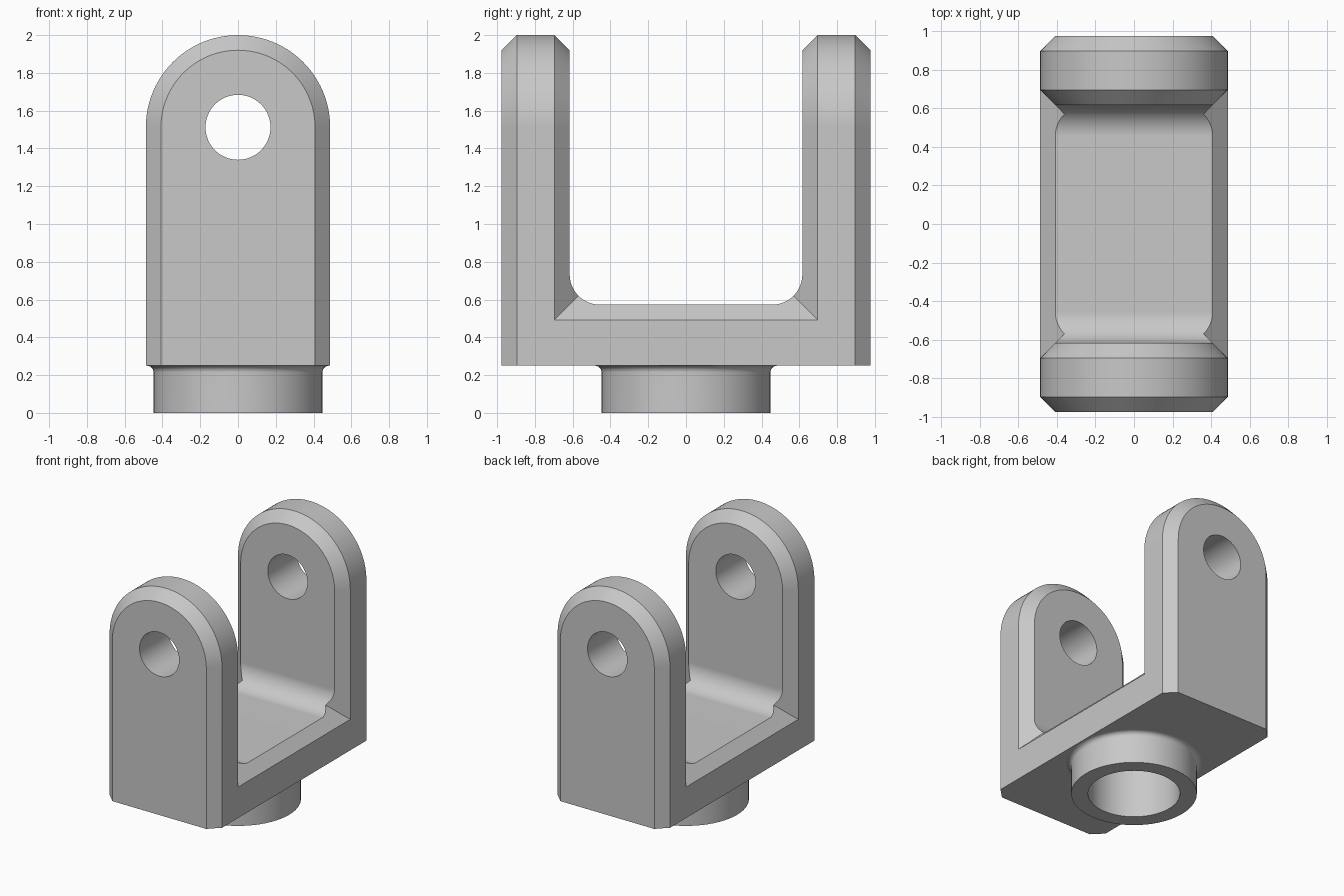
import bpy, bmesh
from math import sin, cos, pi, radians
from mathutils import Matrix

cube = bpy.data.objects.get("Cube")
if cube:
    bpy.data.objects.remove(cube, do_unlink=True)

# Main dimensions
W, Y, CH = 0.488, 0.976, 0.08          # half width, half depth, chamfer
Y_IN, R_FIL = 0.616, 0.16              # inner arm face, inside fillet
Z_BOT, Z_FLOOR, Z_TOP = 0.25, 0.573, 2.0
Z_PIN = Z_TOP - W                      # centre of arch and pin hole
R_PIN, R_BORE, R_BOSS = 0.172, 0.327, 0.447
Z_BORE, FLARE = 0.41, 0.035
ARC, FIL, SEG = 24, 12, 64

metal = bpy.data.materials.new("light grey metal")
metal.use_nodes = True
GREY = (0.58, 0.58, 0.58, 1)
metal.diffuse_color = GREY
metal.node_tree.nodes["Principled BSDF"].inputs["Base Color"].default_value = GREY


def make_object(name, bm):
    mesh = bpy.data.meshes.new(name)
    bm.to_mesh(mesh)
    bm.free()
    obj = bpy.data.objects.new(name, mesh)
    bpy.context.collection.objects.link(obj)
    mesh.materials.append(metal)
    return obj


def activate(obj):
    bpy.ops.object.select_all(action='DESELECT')
    obj.select_set(True)
    bpy.context.view_layer.objects.active = obj


def cut_cylinder(target, name, radius, depth, matrix):
    bm = bmesh.new()
    bmesh.ops.create_cone(bm, cap_ends=True, segments=SEG, radius1=radius,
                          radius2=radius, depth=depth, matrix=matrix)
    cutter = make_object(name, bm)
    cutter.hide_render = True
    mod = target.modifiers.new(name, 'BOOLEAN')
    mod.operation, mod.solver, mod.object = 'DIFFERENCE', 'EXACT', cutter
    activate(target)
    bpy.ops.object.modifier_apply(modifier=name)
    bpy.data.objects.remove(cutter, do_unlink=True)


def smooth(obj):
    activate(obj)
    bpy.ops.object.shade_smooth_by_angle(angle=radians(30))
    mod = obj.modifiers.new("weighted normals", 'WEIGHTED_NORMAL')
    mod.keep_sharp = True


# Fork body: one quarter, then mirrored
bm = bmesh.new()


def face(*points):
    bm.faces.new([bm.verts.new(p) for p in points])


def arch(y, r):
    angles = [pi / 2 * i / ARC for i in range(ARC + 1)]
    return [(r * cos(a), y, Z_PIN + r * sin(a)) for a in angles]


rings = [arch(Y, W - CH), arch(Y - CH, W), arch(Y_IN + CH, W), arch(Y_IN, W - CH)]
for a, b in zip(rings, rings[1:]):
    for i in range(ARC):
        face(a[i], a[i + 1], b[i + 1], b[i])

# Inside fillet, trimmed where the side chamfers meet
y_edge, z_edge = Y_IN + CH, Z_FLOOR - CH
fillet = []
for k in range(FIL + 1):
    a = pi / 2 * k / FIL
    y = Y_IN - R_FIL + R_FIL * cos(a)
    z = Z_FLOOR + R_FIL - R_FIL * sin(a)
    fillet.append((W - min(y_edge - y, z - z_edge), y, z))
floor_path = fillet + [(W - CH, 0, Z_FLOOR)]
for p, q in zip(floor_path, floor_path[1:]):
    face(p, q, (0, q[1], q[2]), (0, p[1], p[2]))

# Flat faces and straight chamfers
corner = (W, y_edge, z_edge)
foot_out, foot_side = (W - CH, Y, Z_BOT), (W, Y - CH, Z_BOT)
foot_mid, side_mid = (0, Y, Z_BOT), (W, 0, Z_BOT)
rim_mid = (W, 0, z_edge)
half = FIL // 2
face(*rings[0], foot_mid, foot_out)
face(rings[0][0], rings[1][0], foot_side, foot_out)
face(foot_side, rings[1][0], rings[2][0], corner, rim_mid, side_mid)
face(*rings[3], (0, *fillet[0][1:]), fillet[0])
face(rings[2][0], rings[3][0], *fillet[:half + 1], corner)
face(corner, *fillet[half:], floor_path[-1], rim_mid)
face((0, 0, Z_BOT), side_mid, foot_side, foot_out, foot_mid)

for axis in ('X', 'Y'):
    bmesh.ops.mirror(bm, geom=bm.verts[:] + bm.edges[:] + bm.faces[:],
                     axis=axis, merge_dist=0.0001)
bmesh.ops.remove_doubles(bm, verts=bm.verts[:], dist=0.0001)
bmesh.ops.recalc_face_normals(bm, faces=bm.faces[:])
bmesh.ops.dissolve_limit(bm, angle_limit=radians(0.5), verts=bm.verts[:],
                         edges=bm.edges[:])
fork = make_object("fork_body", bm)

# Pin holes through both arms, blind bore in the underside
cut_cylinder(fork, "pin_hole", R_PIN, 3,
             Matrix.Translation((0, 0, Z_PIN)) @ Matrix.Rotation(pi / 2, 4, 'X'))
cut_cylinder(fork, "bore", R_BORE, 2 * Z_BORE, Matrix.Identity(4))
smooth(fork)

# Round hollow boss with a flared root
profile = [(R_BORE, Z_BOT), (R_BORE, 0), (R_BOSS, 0)]
for k in range(7):
    a = pi / 2 * k / 6
    profile.append((R_BOSS + FLARE * (1 - cos(a)), Z_BOT - FLARE * (1 - sin(a))))
bm = bmesh.new()
verts = [bm.verts.new((r, 0, z)) for r, z in profile]
edges = [bm.edges.new(pair) for pair in zip(verts, verts[1:])]
bmesh.ops.spin(bm, geom=verts + edges, cent=(0, 0, 0), axis=(0, 0, 1),
               angle=2 * pi, steps=SEG, use_merge=True)
bmesh.ops.remove_doubles(bm, verts=bm.verts[:], dist=0.0001)
bmesh.ops.recalc_face_normals(bm, faces=bm.faces[:])
# Make the lowest ring face downwards
bm.normal_update()
if min(bm.faces, key=lambda f: f.calc_center_median().z).normal.z > 0:
    bmesh.ops.reverse_faces(bm, faces=bm.faces[:])
smooth(make_object("boss", bm))
